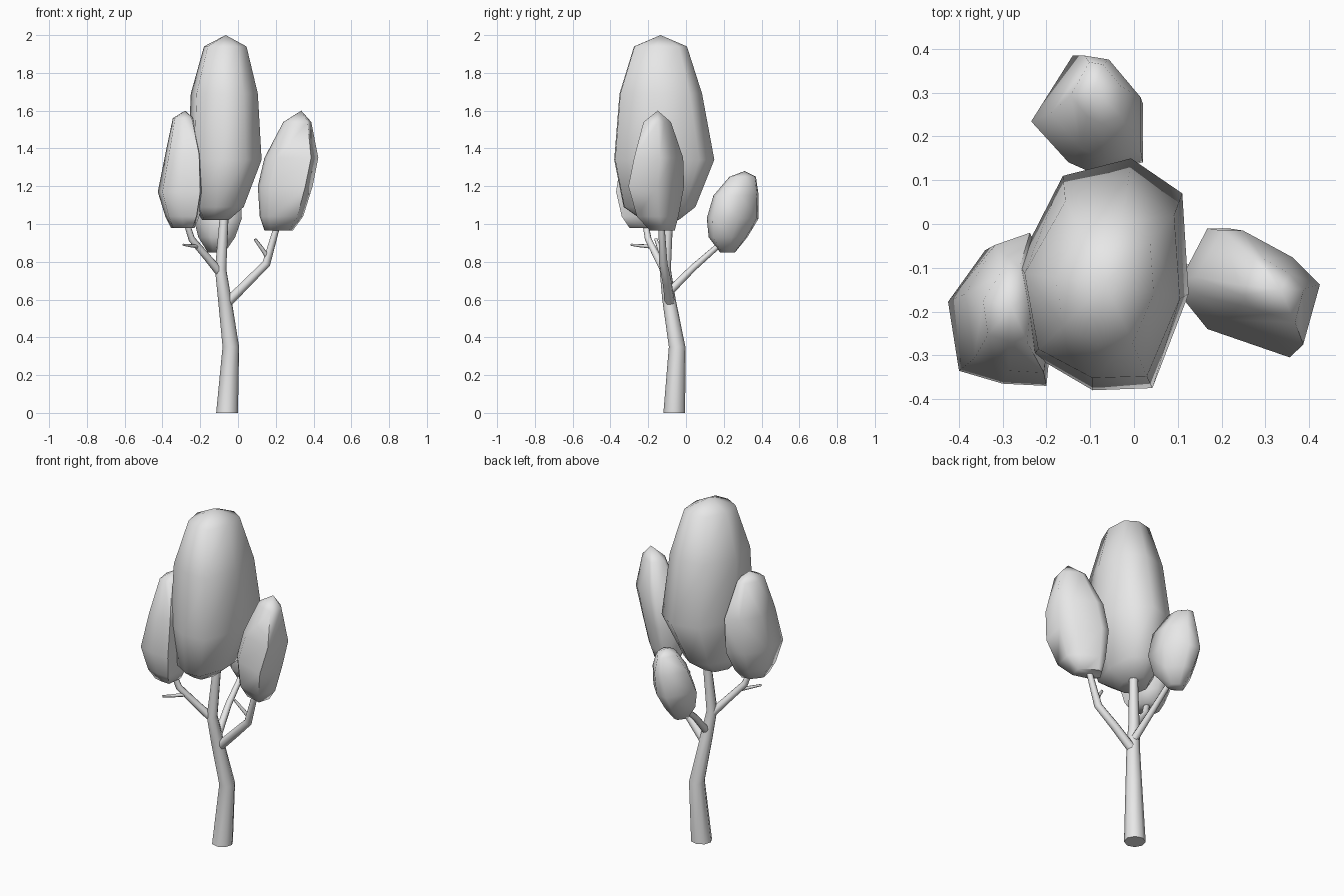
import bpy, bmesh, math
from mathutils import Vector

cube = bpy.data.objects.get("Cube")
if cube:
    bpy.data.objects.remove(cube, do_unlink=True)

grey = bpy.data.materials.new("plain grey")
grey.use_nodes = True
grey.diffuse_color = (0.8, 0.8, 0.8, 1)
grey.node_tree.nodes["Principled BSDF"].inputs["Base Color"].default_value = (0.8, 0.8, 0.8, 1)


def loft(name, rings, tip=None, angle=75):
    """Skin a list of equal rings, closing both ends."""
    bm = bmesh.new()
    loops = [[bm.verts.new(p) for p in ring] for ring in rings]
    n = len(loops[0])
    for low, high in zip(loops, loops[1:]):
        for i in range(n):
            j = (i + 1) % n
            bm.faces.new((low[i], low[j], high[j], high[i]))
    bm.faces.new(loops[0][::-1])
    if tip:
        apex = bm.verts.new(tip)
        for i in range(n):
            bm.faces.new((loops[-1][i], loops[-1][(i + 1) % n], apex))
    else:
        bm.faces.new(loops[-1])
    bmesh.ops.recalc_face_normals(bm, faces=bm.faces)
    mesh = bpy.data.meshes.new(name)
    bm.to_mesh(mesh)
    bm.free()
    obj = bpy.data.objects.new(name, mesh)
    bpy.context.collection.objects.link(obj)
    mesh.materials.append(grey)
    bpy.ops.object.select_all(action='DESELECT')
    obj.select_set(True)
    bpy.context.view_layer.objects.active = obj
    bpy.ops.object.shade_smooth_by_angle(angle=math.radians(angle))


def limb(name, path, sides=8, upright=False):
    """Tapered tube along points (x, y, z, radius)."""
    pts = [Vector(p[:3]) for p in path]
    rings = []
    for k, p in enumerate(pts):
        along = pts[min(k + 1, len(pts) - 1)] - pts[max(k - 1, 0)]
        if upright:
            along = Vector((0, 0, 1))
        side = along.cross(Vector((0.3, 1, 0))).normalized()
        up = along.cross(side).normalized()
        turns = [2 * math.pi * (i + 0.5) / sides for i in range(sides)]
        rings.append([p + path[k][3] * (side * math.cos(a) + up * math.sin(a)) for a in turns])
    loft(name, rings)


def foliage(name, outline, levels, tip):
    """Stack one plan outline, fitted to a box (z, x0, x1, y0, y1) per level."""
    xs, ys = zip(*outline)
    w, d = max(xs) - min(xs), max(ys) - min(ys)
    rings = [[(x0 + (x - min(xs)) / w * (x1 - x0), y0 + (y - min(ys)) / d * (y1 - y0), z)
              for x, y in outline] for z, x0, x1, y0, y1 in levels]
    loft(name, rings, tip)


# Trunk and branches
limb("trunk", [(-.058, -.062, 0, .058), (-.038, -.047, .35, .044), (-.07, -.09, .6, .036),
               (-.092, -.11, .76, .03), (-.072, -.09, 1.06, .023)], upright=True)
limb("left_branch", [(-.06, -.085, .58, .026), (.05, -.1, .69, .024),
                     (.15, -.12, .79, .022), (.21, -.13, 1.0, .016)])
limb("right_branch", [(-.085, -.1, .73, .024), (-.16, -.15, .82, .02),
                      (-.245, -.2, .92, .018), (-.28, -.22, 1.03, .015)])
limb("back_branch", [(-.07, -.09, .64, .022), (-.09, .04, .77, .018), (-.1, .2, .91, .014)])
limb("left_twig", [(.16, -.12, .82, .013), (.13, -.14, .865, .011), (.09, -.16, .92, .008)], 6)
limb("right_twig", [(-.21, -.18, .88, .011), (-.25, -.24, .885, .009), (-.29, -.29, .89, .006)], 6)

# Foliage clumps
foliage("main_foliage",
        [(-.01, .15), (-.17, .11), (-.275, -.09), (-.24, -.3), (-.1, -.38), (.04, -.375),
         (.125, -.16), (.11, .07)],
        [(1.02, -.19, -.05, -.23, -.04), (1.09, -.23, .03, -.33, .05),
         (1.34, -.265, .125, -.38, .15), (1.69, -.25, .105, -.352, .085),
         (1.94, -.18, .045, -.275, .005)], (-.065, -.135, 2.0))
foliage("left_foliage",
        [(.125, -.13), (.14, -.18), (.19, -.24), (.385, -.305), (.425, -.15), (.36, -.08),
         (.24, -.01), (.19, -.01)],
        [(.965, .14, .29, -.19, -.06), (1.04, .115, .345, -.26, -.04),
         (1.2, .105, .395, -.305, -.01), (1.35, .14, .425, -.275, -.015),
         (1.54, .24, .388, -.225, -.08)], (.335, -.15, 1.6))
foliage("right_foliage",
        [(-.425, -.17), (-.34, -.05), (-.24, -.02), (-.18, -.15), (-.2, -.365), (-.3, -.36),
         (-.4, -.33)],
        [(.98, -.355, -.23, -.3, -.15), (1.04, -.385, -.205, -.34, -.1),
         (1.17, -.425, -.18, -.37, -.03), (1.37, -.385, -.19, -.34, -.02),
         (1.56, -.345, -.235, -.27, -.1)], (-.28, -.19, 1.6))
foliage("back_foliage",
        [(-.235, .24), (-.14, .385), (-.07, .375), (.02, .28), (.02, .15), (-.08, .12),
         (-.15, .15)],
        [(.85, -.16, -.07, .18, .26), (.93, -.21, -.015, .12, .325),
         (1.03, -.235, .02, .11, .385), (1.15, -.19, .015, .145, .385),
         (1.25, -.145, -.03, .23, .37)], (-.09, .31, 1.28))
